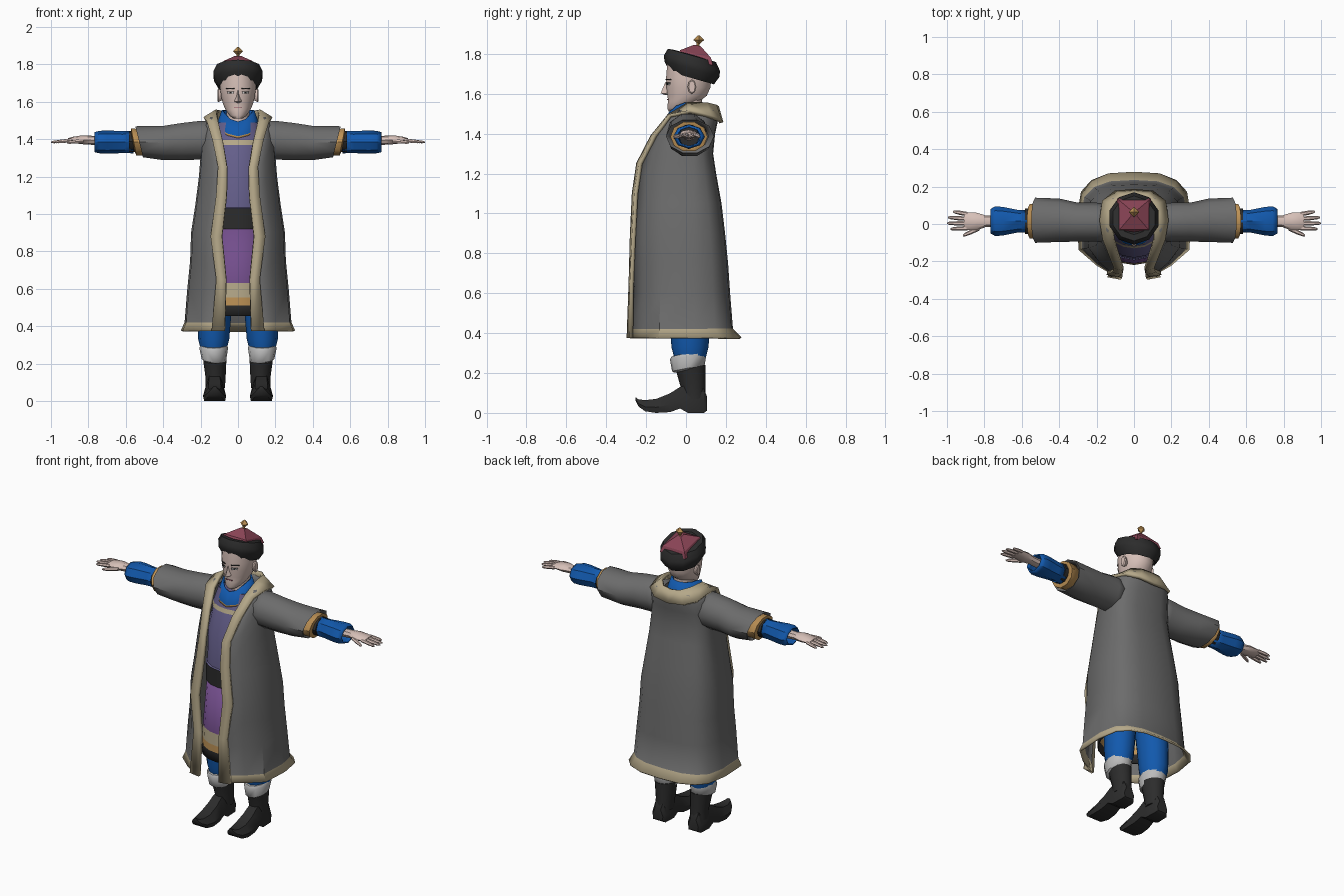
import bpy, bmesh, math
from mathutils import Vector

cube = bpy.data.objects.get("Cube")
if cube:
    bpy.data.objects.remove(cube, do_unlink=True)


def material(name, r, g, b):
    m = bpy.data.materials.new(name)
    m.use_nodes = True
    m.diffuse_color = (r, g, b, 1)
    bsdf = m.node_tree.nodes["Principled BSDF"]
    bsdf.inputs["Base Color"].default_value = (r, g, b, 1)
    bsdf.inputs["Roughness"].default_value = 0.8
    return m


GREY = material("coat_grey", .15, .15, .15)
TAN = material("trim_tan", .46, .39, .25)
GOLD = material("gold", .5, .28, .09)
BLUE = material("blue", .006, .1, .42)
SLATE = material("slate_violet", .13, .115, .26)
PURPLE = material("purple", .17, .075, .26)
BLACK = material("black", .025, .025, .025)
SKIN = material("skin", .68, .53, .48)
WHITE = material("cuff_white", .5, .5, .5)
MAROON = material("maroon", .26, .06, .095)


def ring(c, a, b, axis="z", n=12, start=0.0, sweep=2 * math.pi, slant=0.0):
    """Ellipse about an axis; slant leans it (x by height, or z by depth)."""
    count = n if sweep > 6.2 else n + 1
    pts = []
    for i in range(count):
        t = start + sweep * i / n
        u, v = a * math.cos(t), b * math.sin(t)
        off = {"x": (slant * v, u, v), "y": (u, 0, v), "z": (u, v, slant * v)}[axis]
        pts.append(Vector(c) + Vector(off))
    return pts


def loft(name, rings, mats, closed=True, caps=True, mirror=False, thick=0.0, angle=40):
    """Skin rings; mats is one material or one per band."""
    bm = bmesh.new()
    rows = [[bm.verts.new(p) for p in r] for r in rings]
    bands = mats if isinstance(mats, list) else [mats] * (len(rows) - 1)
    slots = list(dict.fromkeys(bands))
    for lo, hi, m in zip(rows, rows[1:], bands):
        n = len(lo)
        for i in range(n if closed else n - 1):
            j = (i + 1) % n
            bm.faces.new((lo[i], lo[j], hi[j], hi[i])).material_index = slots.index(m)
    if closed and caps:
        bm.faces.new(rows[0][::-1]).material_index = slots.index(bands[0])
        bm.faces.new(rows[-1]).material_index = slots.index(bands[-1])
    bmesh.ops.recalc_face_normals(bm, faces=bm.faces)
    me = bpy.data.meshes.new(name)
    bm.to_mesh(me)
    bm.free()
    for m in slots:
        me.materials.append(m)
    ob = bpy.data.objects.new(name, me)
    bpy.context.collection.objects.link(ob)
    if mirror:
        mod = ob.modifiers.new("mirror", "MIRROR")
        mod.merge_threshold = .002
    if thick:
        mod = ob.modifiers.new("thickness", "SOLIDIFY")
        mod.thickness, mod.offset = thick, 0
    bpy.ops.object.select_all(action="DESELECT")
    ob.select_set(True)
    bpy.context.view_layer.objects.active = ob
    bpy.ops.object.shade_smooth_by_angle(angle=math.radians(angle))
    return ob


# Long coat, open at the front, with a flared hem band
def coat_section(z, hw, yf, yb, ex):
    return [Vector(p) for p in (
        (ex, yf, z), (ex + (hw - ex) * .52, yf * .77, z), (.97 * hw, yf * .48, z),
        (hw, .04, z), (.93 * hw, yb * .62, z), (.75 * hw, yb * .84, z),
        (.45 * hw, yb * .97, z), (0, yb, z))]


coat = [(.375, .30, -.285, .275, .08), (.42, .28, -.27, .23, .1), (.6, .265, -.268, .215, .09),
        (.75, .25, -.265, .205, .1), (.9, .245, -.262, .19, .11), (1.05, .222, -.25, .172, .09),
        (1.2, .203, -.235, .145, .08), (1.3, .195, -.2, .13, .09), (1.4, .19, -.145, .14, .12),
        (1.47, .18, -.09, .155, .13), (1.515, .15, -.03, .155, .13)]
loft("long_coat", [coat_section(*c) for c in coat], [TAN] + [GREY] * (len(coat) - 1),
     closed=False, mirror=True, thick=.012)

# Pale lapel running up the front edge and round the neck: inner edge, outer edge
lapel = [((.07, -.288, .375), (.14, -.275, .375)), ((.062, -.278, .65), (.115, -.272, .65)),
         ((.085, -.272, .88), (.145, -.262, .88)), ((.06, -.262, 1.1), (.115, -.25, 1.1)),
         ((.058, -.24, 1.25), (.105, -.228, 1.25)), ((.08, -.17, 1.385), (.135, -.155, 1.39)),
         ((.105, -.085, 1.49), (.165, -.08, 1.49)), ((.115, .01, 1.55), (.18, .02, 1.51)),
         ((.1, .1, 1.55), (.165, .12, 1.485)), ((.06, .145, 1.54), (.1, .17, 1.465)),
         ((0, .155, 1.535), (0, .178, 1.455))]
loft("coat_lapel", [[Vector(a), Vector(b)] for a, b in lapel], TAN,
     closed=False, mirror=True, thick=.02)

# Wide coat sleeves, cuffs and tight undersleeves
sleeve = [(.12, 1.395, .10, .0, .1), (.2, 1.395, .105, .01, .1), (.3, 1.388, .1, .01, .1),
          (.4, 1.38, .092, .02, .112), (.525, 1.387, .085, .02, .118), (.51, 1.387, .07, .02, .095)]
loft("coat_sleeve", [ring((x, yc, zc), ry, rz, "x", 10, slant=.25 if x > .4 else 0)
                     for x, zc, rz, yc, ry in sleeve], GREY, caps=False, mirror=True, thick=.008)
loft("gold_cuff", [ring((x, .015, 1.385), a, b, "x", 10, slant=.2) for x, a, b in
                   ((.48, .085, .068), (.555, .09, .073), (.56, .06, .05))],
     GOLD, caps=False, mirror=True, thick=.008)
loft("dark_wrist_band", [ring((x, .015, 1.387), .068, .058, "x", 10) for x in (.54, .583)],
     BLACK, mirror=True)
loft("undersleeve", [ring((x, .015, 1.385), a, b, "x", 8) for x, a, b in
                     ((.56, .055, .056), (.62, .056, .055), (.7, .072, .058),
                      (.74, .076, .056), (.765, .062, .05))],
     BLUE, caps=False, mirror=True, thick=.008)

# Hands with four fingers and a thumb
loft("hand", [ring((x, y, z), a, b, "x", 8) for x, y, z, a, b in
              ((.7, .015, 1.39, .03, .027), (.79, .015, 1.395, .03, .024),
               (.84, .013, 1.397, .047, .023), (.885, .015, 1.397, .047, .016),
               (.91, .017, 1.394, .042, .011))], SKIN, mirror=True)


def finger(name, start, end, r):
    s, e = Vector(start), Vector(end)
    loft(name, [ring(s.lerp(e, t), r * k, r * k * .9, "x", 6)
                for t, k in ((0, 1), (.5, 1), (.88, .75), (1, .3))], SKIN, mirror=True)


for i, tip in enumerate((.982, 1.0, .995, .968)):
    finger("finger_%d" % (i + 1), (.89, -.022 + i * .025, 1.395),
           (tip, -.027 + i * .031, 1.384), .0115)
finger("thumb", (.825, -.022, 1.392), (.915, -.062, 1.382), .013)

# Inner robe: bodice, belt and a front skirt panel with banded hem
robe = [(.92, .175, .165), (1.03, .172, .165), (1.035, .165, .158), (1.25, .16, .15),
        (1.37, .15, .115), (1.395, .147, .106), (1.49, .115, .075)]
loft("robe_bodice", [ring((0, -.03 if z < 1.3 else -.015, z), a, b, n=16) for z, a, b in robe],
     [BLACK, SLATE, SLATE, SLATE, TAN, SLATE])
skirt = [(.455, .205, .215), (.512, .2, .213), (.555, .198, .211), (.63, .194, .208), (.93, .17, .185)]
loft("robe_skirt_panel", [ring((0, 0, z), a, b, n=10, start=math.pi, sweep=math.pi)
                          for z, a, b in skirt], [BLACK, GOLD, TAN, PURPLE], closed=False, thick=.008)

# Standing shirt collar dipping to a point at the front
collar = []
for z, a, b in ((1.465, .112, .11), (1.475, .11, .108), (1.555, .082, .085)):
    pts = ring((0, -.005, z), a, b, n=12)
    for p in pts:
        p.z -= .055 * max(0, -p.y / b) ** 2
    collar.append(pts)
loft("shirt_collar", collar, [GOLD, BLUE], caps=False, thick=.01)

# Trousers, boot cuffs and boots with turned-up toes
loft("trouser_leg", [ring((x, .02, z), a, b, n=12) for x, z, a, b in
                     ((.13, .28, .07, .08), (.13, .33, .083, .093), (.125, .45, .088, .1),
                      (.11, .65, .095, .11), (.09, .85, .1, .12))], BLUE, mirror=True)
loft("boot_cuff", [ring((x, .012, z), a, b, n=12, slant=.2) for x, z, a, b in
                   ((.122, .215, .058, .07), (.128, .225, .066, .082),
                    (.13, .285, .077, .092), (.13, .3, .07, .085))], WHITE, mirror=True)
loft("boot_shaft", [ring((x, y, z), a, b, n=12) for x, y, z, a, b in
                    ((.122, .04, .07, .052, .06), (.12, .035, .13, .054, .062),
                     (.125, .02, .24, .064, .078))], BLACK, mirror=True)
foot = [(.106, .012, .08, .036), (.09, .0, .12, .048), (.01, .0, .14, .052), (-.03, .022, .13, .052),
        (-.08, .004, .098, .058), (-.15, .0, .07, .062), (-.205, .008, .064, .052),
        (-.238, .032, .068, .034), (-.252, .06, .078, .014)]
loft("boot_foot", [[Vector((.125 + sx * w, y, z)) for sx, z in
                    ((-.9, lo), (.9, lo), (1, lo * .6 + hi * .4), (.55, hi), (-.55, hi),
                     (-1, lo * .6 + hi * .4))] for y, lo, hi, w in foot], BLACK, mirror=True)

# Neck, head, nose and ears
loft("neck", [ring((0, .015, z), .062, .066) for z in (1.44, 1.58)], SKIN)
loft("head", [ring((0, y, z), a, b, n=16, start=math.pi / 16) for z, y, a, b in
              ((1.512, -.06, .025, .028), (1.528, -.045, .046, .05), (1.56, -.012, .069, .08),
               (1.59, .006, .082, .1), (1.63, .012, .092, .112), (1.68, .014, .098, .116),
               (1.76, .015, .095, .11))], SKIN, angle=60)
loft("nose", [[Vector((-w, y + .03, z)), Vector((0, y, z)), Vector((w, y + .03, z))] for z, w, y in
              ((1.594, .012, -.105), (1.602, .02, -.127), (1.625, .014, -.118), (1.66, .01, -.103))], SKIN)
loft("ear", [ring((x, .03, 1.635), a, b, "x", 8) for x, a, b in
             ((.085, .014, .026), (.105, .022, .036), (.11, .016, .03))], SKIN, mirror=True)


# Painted face details as thin plates wrapped on the head
def plate(name, x0, x1, z, h, yc, a, b, mat, mirror=True):
    xs = [x0 + (x1 - x0) * i / 3 for i in range(4)]
    rows = [[Vector((x, yc - b * math.sqrt(1 - (x / a) ** 2), zz)) for x in xs]
            for zz in (z - h / 2, z + h / 2)]
    loft(name, rows, mat, closed=False, mirror=mirror, thick=.005)


plate("eyebrow", .02, .062, 1.672, .005, .014, .097, .116, BLACK)
plate("eye", .024, .054, 1.648, .009, .013, .094, .114, WHITE)
plate("eyelid", .022, .056, 1.654, .003, .013, .095, .115, BLACK)
plate("pupil", .035, .043, 1.648, .009, .013, .094, .115, BLACK)
plate("mouth", -.022, .022, 1.571, .004, -.004, .076, .089, MAROON, False)

# Hat: padded brim tilted back, four-sided crown and finial
loft("hat_brim", [ring((0, .03, z), a, a * 1.02, n=10, start=math.pi / 10, slant=-.28) for z, a in
                  ((1.69, .09), (1.678, .108), (1.725, .136), (1.755, .137),
                   (1.792, .118), (1.795, .085), (1.77, .07))], BLACK)
loft("hat_crown", [ring((0, y, z), r, r, n=4, start=math.pi / 4, slant=-.25) for z, y, r in
                   ((1.765, .045, .128), (1.80, .048, .108), (1.842, .058, .022))], MAROON, angle=20)
loft("finial_stem", [ring((0, .06, z), .008, .008, n=6) for z in (1.83, 1.87)], GOLD)
loft("finial_gem", [ring((0, .064, z), r, r, n=4) for z, r in
                    ((1.847, .003), (1.87, .027), (1.893, .003))], GOLD, angle=20)
